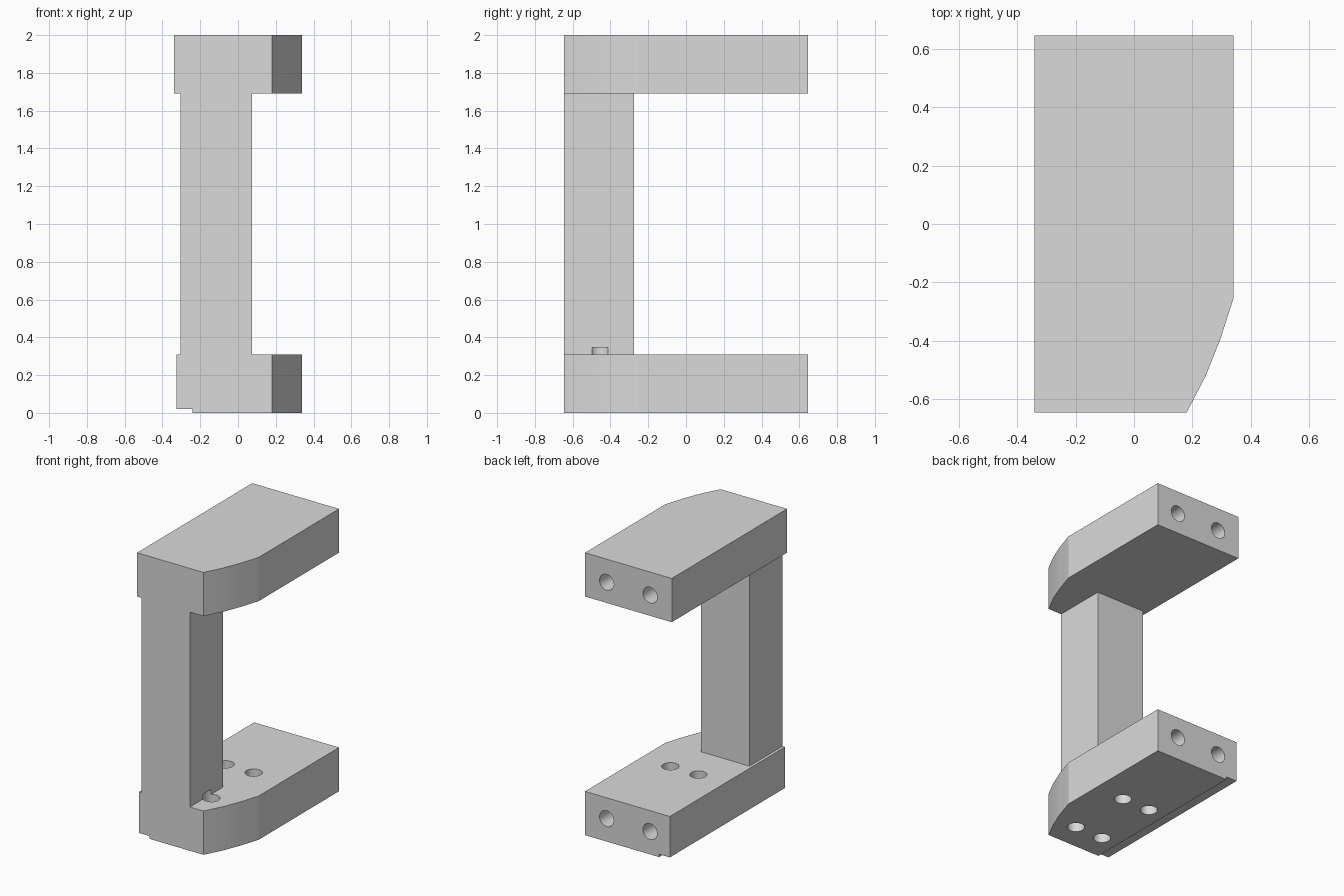
import bpy, bmesh, math
from mathutils import Matrix, Vector

cube = bpy.data.objects.get("Cube")
if cube:
    bpy.data.objects.remove(cube, do_unlink=True)

grey = bpy.data.materials.new("light_grey")
grey.use_nodes = True
GREY = (0.7, 0.7, 0.7, 1)
grey.diffuse_color = GREY
grey.node_tree.nodes["Principled BSDF"].inputs["Base Color"].default_value = GREY

BACK, FRONT = 0.645, -0.645
PLATE = 0.31          # plate thickness
POCKET_TOP = 0.345    # bolt holes reach slightly into the column
HOLE_R = 0.056


def prism(name, outline, z0, z1):
    """Extrude a counter-clockwise outline from z0 to z1."""
    bm = bmesh.new()
    base = bm.faces.new([bm.verts.new((x, y, z0)) for x, y in outline])
    top = bmesh.ops.extrude_face_region(bm, geom=[base])["geom"]
    bmesh.ops.translate(bm, vec=(0, 0, z1 - z0),
                        verts=[v for v in top if isinstance(v, bmesh.types.BMVert)])
    bmesh.ops.recalc_face_normals(bm, faces=bm.faces)
    return to_object(name, bm)


def to_object(name, bm):
    mesh = bpy.data.meshes.new(name)
    bm.to_mesh(mesh)
    bm.free()
    mesh.materials.append(grey)
    obj = bpy.data.objects.new(name, mesh)
    bpy.context.collection.objects.link(obj)
    return obj


def rect(x0, x1, y0, y1):
    return [(x0, y0), (x1, y0), (x1, y1), (x0, y1)]


def drill(start, end):
    """Cylindrical cutter between two points."""
    a, b = Vector(start), Vector(end)
    turn = (b - a).to_track_quat('Z', 'Y').to_matrix().to_4x4()
    bm = bmesh.new()
    bmesh.ops.create_cone(bm, cap_ends=True, segments=32, radius1=HOLE_R, radius2=HOLE_R,
                          depth=(b - a).length,
                          matrix=Matrix.Translation((a + b) / 2) @ turn)
    return to_object("hole_cutter", bm)


def cut(target, cutters):
    """Subtract the cutters, then remove them."""
    bpy.ops.object.select_all(action='DESELECT')
    bpy.context.view_layer.objects.active = target
    target.select_set(True)
    for c in cutters:
        c.hide_render = True
        mod = target.modifiers.new("cut", 'BOOLEAN')
        mod.operation, mod.solver, mod.object = 'DIFFERENCE', 'EXACT', c
        bpy.ops.object.modifier_apply(modifier=mod.name)
        bpy.data.objects.remove(c, do_unlink=True)
    bpy.ops.object.shade_smooth_by_angle(angle=math.radians(15))


def plate_outline(left):
    """Rectangle with one curved front corner."""
    return [(left, FRONT), (0.18, FRONT), (0.245, -0.52), (0.295, -0.395),
            (0.34, -0.255), (0.34, BACK), (left, BACK)]


def end_holes(z):
    return [drill((x, BACK + 0.1, z), (x, BACK - 0.35, z)) for x in (-0.17, 0.17)]


def bolt_holes(rows):
    return [drill((x, y, -0.1), (x, y, POCKET_TOP)) for x in (-0.11, 0.11) for y in rows]


# Upper plate with two holes in its back end
upper_plate = prism("upper_plate", plate_outline(-0.34), 2 - PLATE, 2)
cut(upper_plate, end_holes(1.836))

# Lower plate with end holes, four bolt holes and a shallow step under one edge
lower_plate = prism("lower_plate", plate_outline(-0.325), 0, PLATE)
step = prism("step_cutter", rect(-0.5, -0.24, -1, 1), -0.1, 0.02)
cut(lower_plate, end_holes(0.162) + bolt_holes((-0.455, 0.018)) + [step])

# Column joining the plates, with the front bolt holes ending inside it
column = prism("column", rect(-0.305, 0.075, FRONT, -0.275), PLATE, 2 - PLATE)
cut(column, bolt_holes((-0.455,)))
